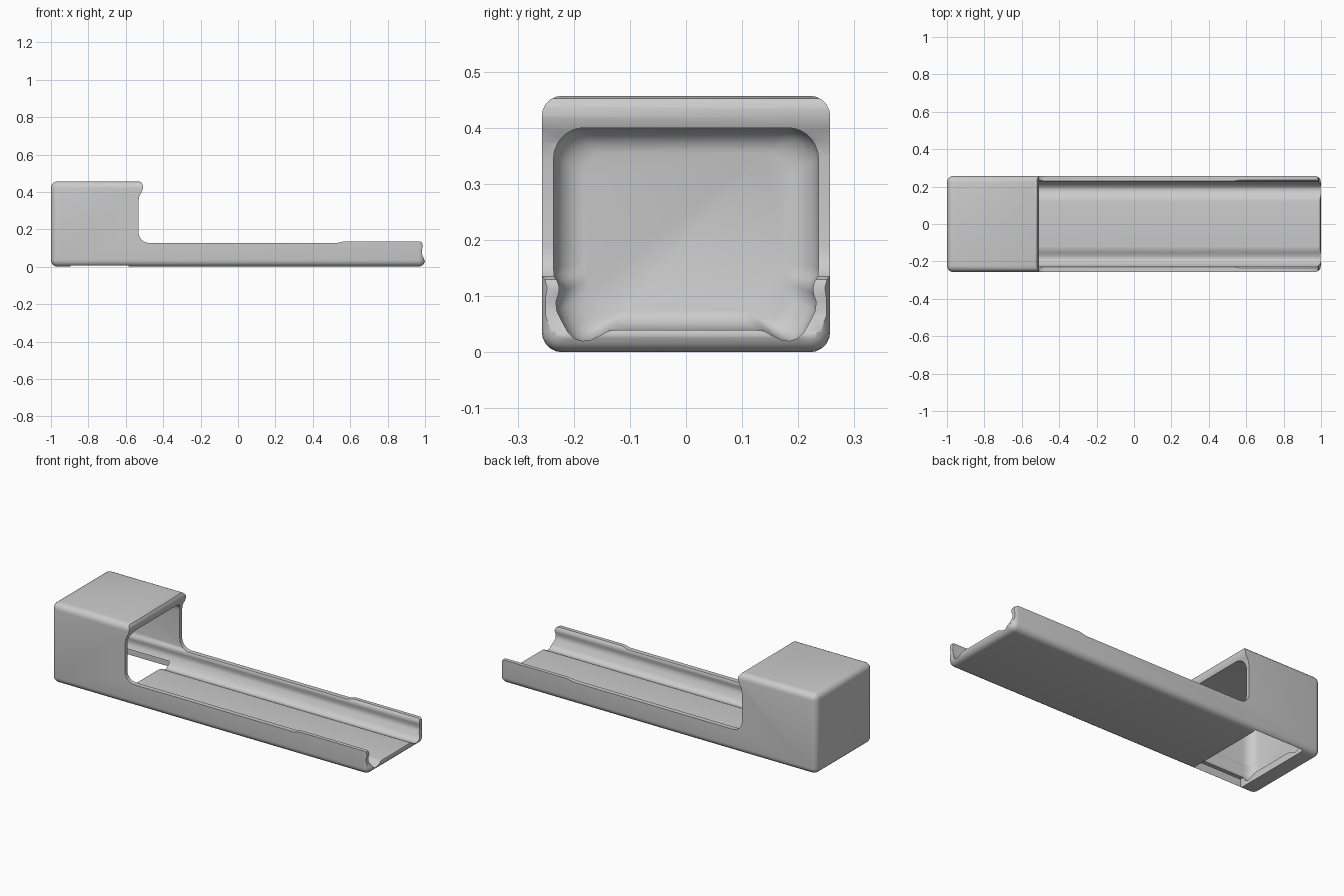
import bpy, bmesh, math

if "Cube" in bpy.data.objects:
    bpy.data.objects.remove(bpy.data.objects["Cube"])


def make_object(name, bm):
    bmesh.ops.recalc_face_normals(bm, faces=bm.faces)
    mesh = bpy.data.meshes.new(name)
    bm.to_mesh(mesh)
    bm.free()
    obj = bpy.data.objects.new(name, mesh)
    bpy.context.collection.objects.link(obj)
    return obj


def loft(name, rings):
    """Skin a list of equal-length closed rings and cap both ends."""
    bm = bmesh.new()
    rows = [[bm.verts.new(p) for p in ring] for ring in rings]
    n = len(rows[0])
    for a, b in zip(rows, rows[1:]):
        for i in range(n):
            j = (i + 1) % n
            bm.faces.new((a[i], a[j], b[j], b[i]))
    bm.faces.new(rows[0][::-1])
    bm.faces.new(rows[-1])
    return make_object(name, bm)


def box(name, lo, hi, radius=0, segments=5):
    bm = bmesh.new()
    bmesh.ops.create_cube(bm, size=1)
    for v in bm.verts:
        v.co = [(l + h) / 2 + c * (h - l) for c, l, h in zip(v.co, lo, hi)]
    if radius:
        bmesh.ops.bevel(bm, geom=bm.edges[:], offset=radius, segments=segments,
                        profile=0.5, affect='EDGES')
    return make_object(name, bm)


def arc(cx, cz, r, start, end, steps=7):
    return [(cx + r * math.cos(math.radians(start + (end - start) * i / steps)),
             cz + r * math.sin(math.radians(start + (end - start) * i / steps)))
            for i in range(steps + 1)]


# Rounded solid that the hood and channel are carved from
body = box("hooded_tray", (-1, -0.257, 0), (1, 0.257, 0.457), 0.036)

# Inner cavity: raised floor, side grooves, curled rails and rounded ceiling
half = [(0.12, 0.040), (0.138, 0.038), (0.155, 0.029), (0.170, 0.022),
        (0.185, 0.020), (0.198, 0.024), (0.210, 0.035), (0.220, 0.053),
        (0.230, 0.073), (0.232, 0.090), (0.227, 0.105), (0.226, 0.115),
        (0.229, 0.126), (0.235, 0.135), (0.236, 0.15)]
half += arc(0.181, 0.345, 0.055, 0, 90)
section = half + [(-y, z) for y, z in reversed(half)]
cavity = loft("cavity_cutter", [
    [(x, y * s, 0.2 + (z - 0.2) * s) for y, z in section]
    for x, s in ((-0.965, 0.78), (-0.960, 0.86), (-0.948, 0.93),
                 (-0.930, 0.98), (-0.905, 1.0), (1.1, 1.0))])

# Side outline of the space above the rails and in front of the hood
outline = [(-0.535, 0.6), (-0.535, 0.458), (-0.518, 0.452), (-0.508, 0.436),
           (-0.508, 0.418), (-0.516, 0.398), (-0.528, 0.375), (-0.533, 0.345)]
outline += arc(-0.473, 0.187, 0.06, 180, 270)
outline += [(0.53, 0.127), (0.57, 0.136), (0.97, 0.136), (0.983, 0.130),
            (0.988, 0.115), (0.984, 0.09), (0.985, 0.065), (0.995, 0.04),
            (1.001, 0.025), (1.1, 0.025), (1.1, 0.6)]
upper = loft("upper_cutter", [[(x, y, z) for x, z in outline] for y in (-0.4, 0.4)])

# Opening in the underside of the hood
hole = box("underside_cutter", (-0.895, -0.241, -0.1), (-0.585, 0.241, 0.05))

bpy.context.view_layer.objects.active = body
body.select_set(True)
for cutter in (cavity, upper, hole):
    cutter.hide_render = True
    mod = body.modifiers.new("cut", 'BOOLEAN')
    mod.operation = 'DIFFERENCE'
    mod.solver = 'EXACT'
    mod.object = cutter
    bpy.ops.object.modifier_apply(modifier=mod.name)
    bpy.data.objects.remove(cutter)

bpy.ops.object.select_all(action='DESELECT')
body.select_set(True)
bpy.ops.object.shade_smooth_by_angle(angle=math.radians(35))
